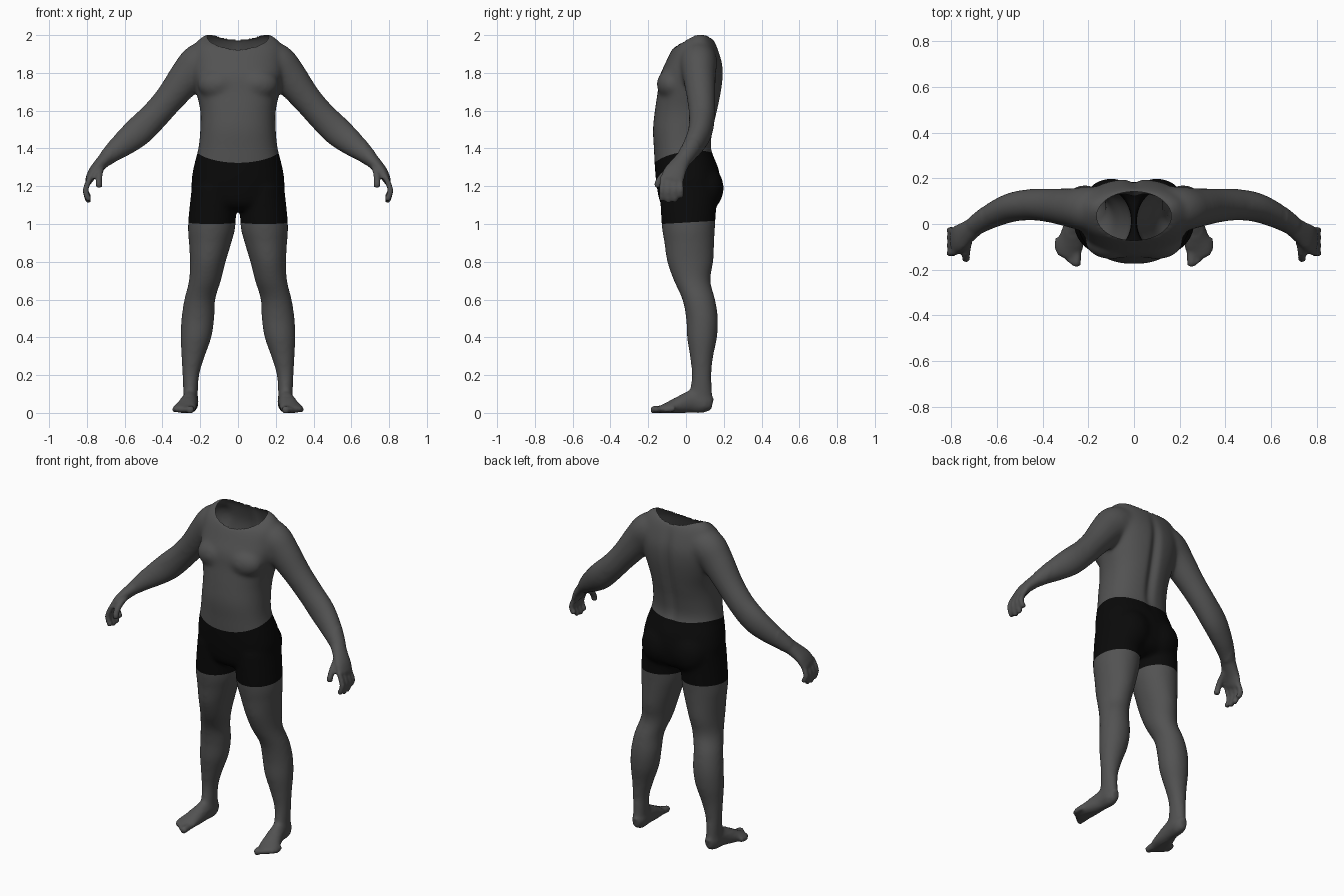
import bpy, bmesh, math
from mathutils import Vector

if "Cube" in bpy.data.objects:
    bpy.data.objects.remove(bpy.data.objects["Cube"])


def material(name, value):
    m = bpy.data.materials.new(name)
    m.use_nodes = True
    m.diffuse_color = (value, value, value, 1)
    bsdf = m.node_tree.nodes["Principled BSDF"]
    bsdf.inputs["Base Color"].default_value = (value, value, value, 1)
    bsdf.inputs["Roughness"].default_value = 0.8
    return m


skin = material("grey skin", 0.085)
black = material("black cloth", 0.003)
bm = bmesh.new()


def spline(rows, steps=5):
    """Smooth curve through rows of numbers."""
    out = []
    for i in range(len(rows) - 1):
        a, b = rows[max(i - 1, 0)], rows[i]
        c, d = rows[i + 1], rows[min(i + 2, len(rows) - 1)]
        for k in range(steps):
            t = k / steps
            out.append([0.5 * (2 * q + (r - p) * t + (2 * p - 5 * q + 4 * r - s) * t * t
                               + (3 * q - p - 3 * r + s) * t ** 3)
                        for p, q, r, s in zip(a, b, c, d)])
    return out + [list(rows[-1])]


def loft(rows, ref, side=1, level=False, power=2.0, n=28):
    """Skin rings given as x, y, z, radius across, radius along ref."""
    rows = spline(rows)
    rings = []
    for i, (x, y, z, ru, rv) in enumerate(rows):
        ahead, behind = rows[min(i + 1, len(rows) - 1)], rows[max(i - 1, 0)]
        t = Vector((0, 0, 1)) if level else (Vector(ahead[:3]) - Vector(behind[:3])).normalized()
        u = t.cross(Vector(ref)).normalized()
        v = u.cross(t)
        ring = []
        for k in range(n):
            a = math.tau * k / n
            c, s = math.cos(a), math.sin(a)
            p = Vector((x, y, z)) + u * ru * math.copysign(abs(c) ** (2 / power), c) \
                + v * rv * math.copysign(abs(s) ** (2 / power), s)
            ring.append(bm.verts.new((p.x * side, p.y, p.z)))
        rings.append(ring)
    for lo, hi in zip(rings, rings[1:]):
        for k in range(n):
            bm.faces.new((lo[k], lo[(k + 1) % n], hi[(k + 1) % n], hi[k]))
    bm.faces.new(rings[0])
    bm.faces.new(rings[-1])


def stack(rows, **kw):
    """Level rings given as z, x range, y range."""
    loft([((a + b) / 2, (c + d) / 2, z, (b - a) / 2, (d - c) / 2)
          for z, a, b, c, d in rows], (0, 1, 0), level=True, **kw)


def tube(points, radius, ref, side):
    """Finger or toe with a rounded tip."""
    p, q = Vector(points[-2]), Vector(points[-1])
    tip = q + (q - p).normalized() * radius * 0.5
    loft([(*c, radius, radius) for c in points] + [(*tip, radius * 0.5, radius * 0.5)],
         ref, side, n=12)


def ball(center, size):
    made = bmesh.ops.create_uvsphere(bm, u_segments=24, v_segments=16, radius=1)["verts"]
    for v in made:
        v.co = Vector(center) + Vector([a * b for a, b in zip(v.co, size)])


# torso: height, half width, front, back
torso = [(1.07, .10, -.09, .11), (1.11, .20, -.135, .165), (1.2, .245, -.155, .185),
         (1.3, .235, -.165, .17), (1.4, .21, -.17, .135), (1.5, .2, -.175, .145),
         (1.6, .2, -.165, .168), (1.7, .222, -.15, .188), (1.78, .24, -.14, .197),
         (1.85, .245, -.11, .193), (1.93, .235, -.07, .168), (1.975, .21, -.02, .145),
         (2.004, .17, .03, .115)]
stack([(z, -w, w, f, b) for z, w, f, b in torso], power=2.3, n=48)

leg = [(1.2, .01, .245, -.14, .17), (1.0, .012, .265, -.13, .155), (.9, .035, .26, -.115, .15),
       (.8, .065, .255, -.1, .145), (.7, .09, .26, -.065, .13), (.6, .12, .285, -.02, .155),
       (.5, .125, .3, 0, .17), (.4, .14, .305, .005, .165), (.3, .175, .3, .02, .145),
       (.2, .205, .295, .03, .135), (.1, .212, .29, .02, .14), (.03, .215, .29, .03, .14)]
arm = [(.12, .06, 1.88, .1, .1), (.2, .065, 1.85, .108, .1), (.265, .07, 1.785, .097, .088),
       (.356, .08, 1.672, .08, .076), (.44, .085, 1.575, .077, .07), (.527, .075, 1.49, .08, .065),
       (.605, .045, 1.425, .068, .057), (.66, .015, 1.38, .053, .05), (.7, -.01, 1.345, .042, .044)]
palm = [(.69, -.005, 1.355, .04, .043), (.73, -.035, 1.315, .034, .05),
        (.765, -.06, 1.275, .028, .06), (.79, -.075, 1.23, .021, .062)]
foot = [(.25, .138, .045, .022, .035), (.25, .1, .055, .04, .055), (.255, .03, .06, .042, .06),
        (.27, -.05, .038, .053, .042), (.283, -.1, .026, .06, .028), (.285, -.14, .018, .05, .018)]

for s in (1, -1):
    stack(leg, side=s)
    loft(arm, (0, 1, 0), s)
    loft(palm, (0, 1, 0), s)
    loft(foot, (0, 0, 1), s)
    ball((s * .1, .105, 1.19), (.115, .095, .12))     # buttock
    ball((s * .1, -.075, 1.74), (.115, .08, .085))    # chest muscle
    # fingers, front to back
    for y, drop in ((-.128, .01), (-.094, 0), (-.059, .004), (-.027, .025)):
        tube([(.78, y * .9 - .007, 1.25), (.805, y, 1.19), (.802, y, 1.15 + drop * .5),
              (.79, y, 1.12 + drop)], .0155, (0, 1, 0), s)
    tube([(.72, -.05, 1.31), (.733, -.115, 1.265), (.737, -.145, 1.225), (.735, -.152, 1.2)],
         .018, (0, 1, 0), s)                          # thumb
    # toes, inner to outer
    for i in range(5):
        r = .02 if i == 0 else .0145
        x = .253 + i * .0185 + (.008 if i else 0)
        tube([(x - .003, -.1 + i * .01, .022), (x, -.188 + r * .5 + i * .018, .016)], r, (0, 0, 1), s)

# fuse the parts into one skin
bmesh.ops.recalc_face_normals(bm, faces=bm.faces)
rough = bpy.data.meshes.new("body_parts")
bm.to_mesh(rough)
bm.free()
helper = bpy.data.objects.new("body_parts", rough)
bpy.context.scene.collection.objects.link(helper)
mod = helper.modifiers.new("fuse", "REMESH")
mod.mode = "VOXEL"
mod.voxel_size = 0.009
bpy.context.view_layer.update()
bm = bmesh.new()
bm.from_object(helper, bpy.context.evaluated_depsgraph_get())
bpy.data.objects.remove(helper)

# soften the joins, keeping fingers and toes crisp
large = [v for v in bm.verts if abs(v.co.x) < .67 and v.co.z > .08]
for i in range(14):
    bmesh.ops.smooth_vert(bm, verts=large if i > 1 else bm.verts, factor=0.5,
                          use_axis_x=True, use_axis_y=True, use_axis_z=True)
# spine groove and flat soles
for v in bm.verts:
    x, y, z = v.co
    if y > .08 and 1.3 < z < 1.97:
        v.co.y -= .022 * math.exp(-(x / .028) ** 2) * math.sin(math.pi * (z - 1.3) / .67)
    v.co.z = max(z, 0)


# open neck
def neck(p):
    return math.hypot(p.x / .163, (p.y - .035) / .107)


bmesh.ops.delete(bm, geom=[v for v in bm.verts if v.co.z > 1.85 and neck(v.co) < 1], context="VERTS")
for v in bm.verts:
    if v.is_boundary:
        k = neck(v.co)
        v.co.x /= k
        v.co.y = .035 + (v.co.y - .035) / k


# curved waist and hem lines
def waist(p):
    return 1.325 + .7 * p.x ** 2 + .17 * (p.y + .16)


def hem(p):
    return 1.0 + .06 * (p.y + .13)


for line in (waist, hem):
    shift = {v: line(v.co) for v in bm.verts}
    for v, h in shift.items():
        v.co.z -= h
    near = [f for f in bm.faces if abs(f.calc_center_median().x) < .4]
    geom = near + list({e for f in near for e in f.edges}) + list({v for f in near for v in f.verts})
    bmesh.ops.bisect_plane(bm, geom=geom, dist=1e-4, plane_co=(0, 0, 0), plane_no=(0, 0, 1))
    for v in bm.verts:
        v.co.z += line(v.co)


def covered(f):
    c = f.calc_center_median()
    return abs(c.x) < .4 and hem(c) < c.z < waist(c)


# split into skin and shorts
for name, mat, cloth in (("body", skin, False), ("shorts", black, True)):
    part = bm.copy()
    bmesh.ops.delete(part, geom=[f for f in part.faces if covered(f) != cloth], context="FACES")
    for f in part.faces:
        f.smooth = True
    mesh = bpy.data.meshes.new(name)
    part.to_mesh(mesh)
    part.free()
    mesh.materials.append(mat)
    bpy.context.scene.collection.objects.link(bpy.data.objects.new(name, mesh))
bm.free()
